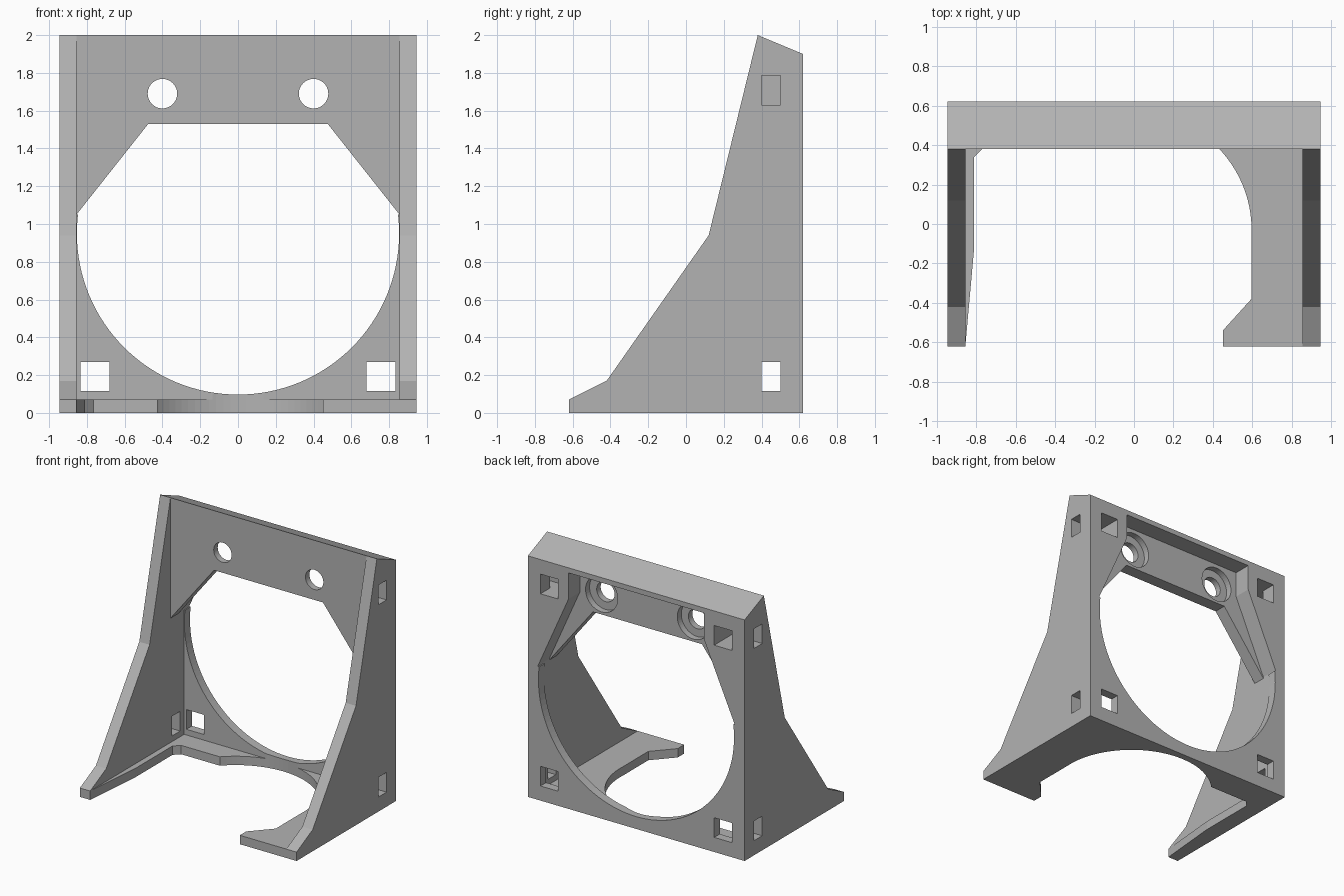
import bpy
import bmesh
import math

cube = bpy.data.objects.get("Cube")
if cube:
    bpy.data.objects.remove(cube, do_unlink=True)

grey = bpy.data.materials.new("plain_grey")
grey.use_nodes = True
grey.diffuse_color = (0.45, 0.45, 0.45, 1)
grey.node_tree.nodes["Principled BSDF"].inputs["Base Color"].default_value = (0.45, 0.45, 0.45, 1)

PLACE = {
    "x": lambda p, d: (d, p[0], p[1]),
    "y": lambda p, d: (p[0], d, p[1]),
    "z": lambda p, d: (p[0], p[1], d),
}


def prism(name, axis, points, start, end):
    """Extrude a flat outline along an axis."""
    bm = bmesh.new()
    face = bm.faces.new([bm.verts.new(PLACE[axis](p, start)) for p in points])
    top = bmesh.ops.extrude_face_region(bm, geom=[face])["geom"]
    shift = PLACE[axis]((0, 0), end - start)
    bmesh.ops.translate(bm, vec=shift, verts=[v for v in top if isinstance(v, bmesh.types.BMVert)])
    bmesh.ops.recalc_face_normals(bm, faces=bm.faces)
    mesh = bpy.data.meshes.new(name)
    bm.to_mesh(mesh)
    bm.free()
    mesh.materials.append(grey)
    obj = bpy.data.objects.new(name, mesh)
    bpy.context.collection.objects.link(obj)
    return obj


def circle(a, b, radius, count=96):
    steps = [2 * math.pi * i / count for i in range(count)]
    return [(a + radius * math.cos(t), b + radius * math.sin(t)) for t in steps]


def rect(a0, a1, b0, b1):
    return [(a0, b0), (a1, b0), (a1, b1), (a0, b1)]


def mirrored(points):
    """Close a right-hand outline with its mirror image."""
    return points + [(-a, b) for a, b in reversed(points)]


def cut(obj, axis, points, start, end):
    cutter = prism("cutter", axis, points, start, end)
    cutter.hide_render = True
    mod = obj.modifiers.new("cut", "BOOLEAN")
    mod.operation, mod.solver, mod.object = "DIFFERENCE", "EXACT", cutter
    bpy.context.view_layer.update()
    graph = bpy.context.evaluated_depsgraph_get()
    mesh = bpy.data.meshes.new_from_object(obj.evaluated_get(graph))
    obj.modifiers.clear()
    obj.data = mesh
    bpy.data.objects.remove(cutter, do_unlink=True)


INNER, OUTER, BACK, FRONT = 0.855, 0.945, 0.62, 0.38
LOW, HIGH = (0.115, 0.27), (1.63, 1.785)      # heights of the fixing slots
SLOT_X, SLOT_Y = (0.68, 0.835), (0.4, 0.5)

# Side panels with slots
side_outline = [(-BACK, 0), (BACK, 0), (BACK, 1.9), (FRONT, 2),
                (0.12, 0.94), (-0.42, 0.17), (-BACK, 0.07)]
for side, sign in (("left", 1), ("right", -1)):
    panel = prism(side + "_side_panel", "x", side_outline, sign * INNER, sign * OUTER)
    for heights in (LOW, HIGH):
        cut(panel, "x", rect(*SLOT_Y, *heights), sign * 0.8, sign * 1.0)

# Upper crosspiece: sloped top, rear pocket, counterbored holes, blind slots
upper = prism("upper_crosspiece", "y",
              mirrored([(0.475, 1.53), (INNER, 1.05), (INNER, 2.0)]), FRONT, BACK)
cut(upper, "x", [(FRONT, 2), (0.7, 1.8667), (0.7, 2.2), (FRONT, 2.2)], -1, 1)
cut(upper, "y", mirrored([(0.86, 1.0), (0.86, 1.05), (0.59, 1.655), (0.59, 1.86)]), 0.48, 0.7)
for sign in (1, -1):
    cut(upper, "y", circle(sign * 0.4, 1.69, 0.078, 48), 0.3, 0.7)
    cut(upper, "y", circle(sign * 0.4, 1.69, 0.14, 48), 0.43, 0.7)
    a, b = sorted(sign * x for x in SLOT_X)
    cut(upper, "y", rect(a, b, *HIGH), 0.4, 0.7)
    cut(upper, "x", rect(*SLOT_Y, *HIGH), sign * 0.69, sign * 0.9)

# Thin back plate with the large round opening
plate = prism("back_plate", "y", rect(-INNER, INNER, 0, 1.05), 0.55, BACK)
cut(plate, "y", circle(0, 0.95, 0.853, 128), 0.4, 0.8)
for sign in (1, -1):
    a, b = sorted(sign * x for x in SLOT_X)
    cut(plate, "y", rect(a, b, *LOW), 0.4, 0.8)

# Floor: narrow ledge on one side, wide foot on the other
floor_outline = [(-INNER, 0.55), (-INNER, -BACK), (-0.81, -0.12), (-0.81, 0.34),
                 (-0.765, 0.385), (0, 0.385), (0, -0.03), (0.595, -0.03),
                 (0.595, -0.38), (0.45, -0.54), (0.45, -BACK),
                 (INNER, -BACK), (INNER, 0.55)]
floor = prism("floor", "z", floor_outline, 0, 0.07)

# Round clearance through the floor and the foot of the back plate
for part in (floor, plate):
    cut(part, "z", circle(0, -0.03, 0.596), -0.1, 0.3)
